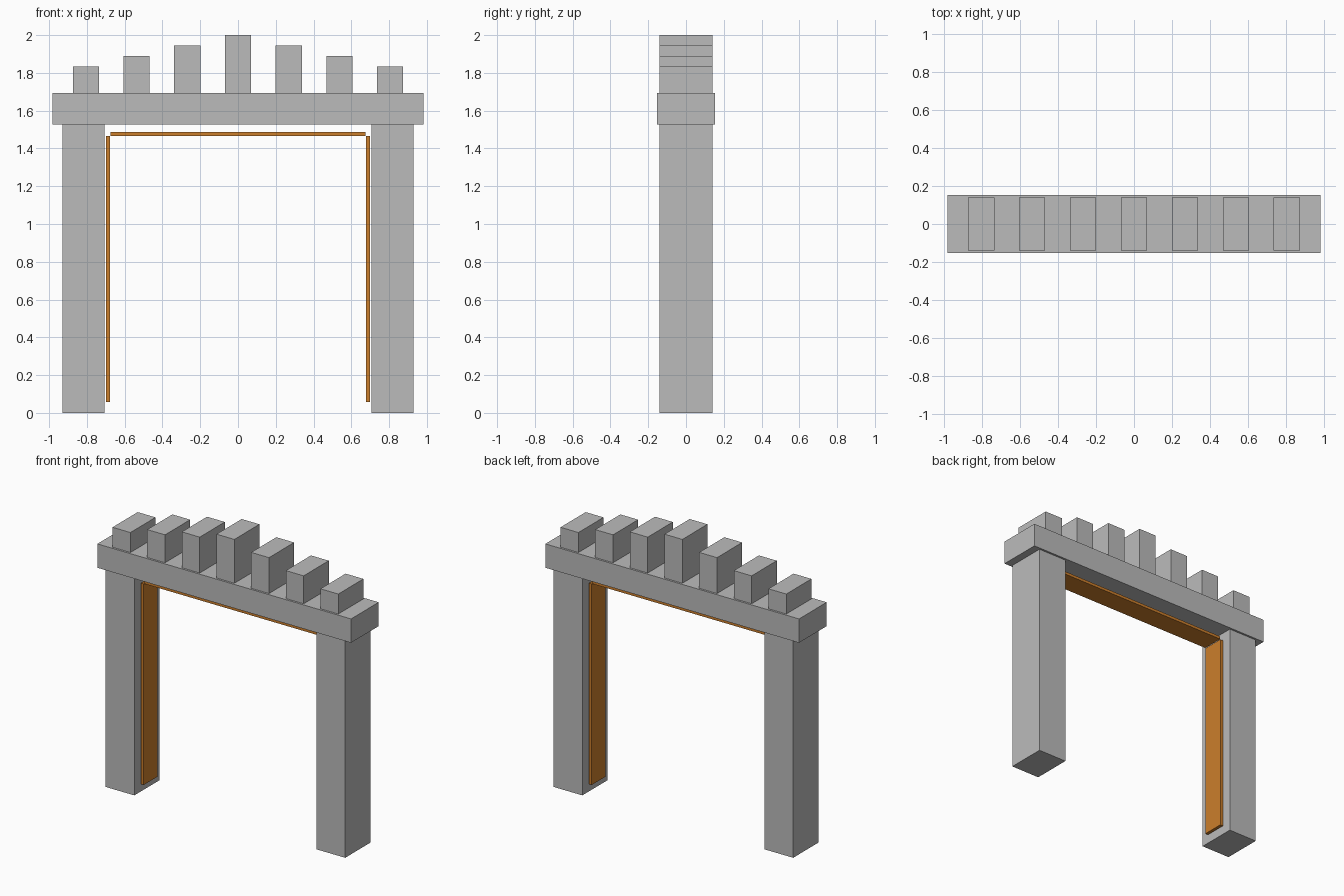
import bpy

# Remove the default cube
cube = bpy.data.objects.get("Cube")
if cube:
    bpy.data.objects.remove(cube, do_unlink=True)


def make_material(name, rgb):
    mat = bpy.data.materials.new(name)
    mat.use_nodes = True
    color = (*rgb, 1.0)
    mat.diffuse_color = color
    mat.node_tree.nodes["Principled BSDF"].inputs["Base Color"].default_value = color
    return mat


stone = make_material("grey stone", (0.5, 0.5, 0.5))
amber = make_material("amber trim", (0.6, 0.21, 0.025))


def box(name, x, z, depth, mat):
    """Box spanning the x and z ranges, centred on y = 0."""
    bpy.ops.mesh.primitive_cube_add(
        size=1, location=((x[0] + x[1]) / 2, 0, (z[0] + z[1]) / 2))
    obj = bpy.context.object
    obj.name = name
    obj.scale = (x[1] - x[0], depth, z[1] - z[0])
    bpy.ops.object.transform_apply(location=False, rotation=False, scale=True)
    obj.data.materials.append(mat)
    return obj


DEPTH = 0.278
PILLAR_TOP = 1.526
BEAM_TOP = 1.693
TRIM_DEPTH = 0.153

# Pillars with a trim panel on each inner side
for side, sign in (("left", 1), ("right", -1)):
    def span(a, b):
        return sorted((sign * a, sign * b))
    box(side + "_pillar", span(0.706, 0.928), (0, PILLAR_TOP), DEPTH, stone)
    box(side + "_trim", span(0.677, 0.699), (0.057, 1.465), TRIM_DEPTH, amber)

# Crossbeam and the trim strip hanging below it
box("crossbeam", (-0.983, 0.983), (PILLAR_TOP, BEAM_TOP), 0.306, stone)
box("top_trim", (-0.676, 0.676), (1.467, 1.487), TRIM_DEPTH, amber)

# Crown blocks, stepping down from the middle
for i in range(-3, 4):
    x = i * 0.2685
    top = 2.0 - abs(i) * 0.0557
    box(f"crown_block_{i + 4}", (x - 0.069, x + 0.069), (BEAM_TOP, top), DEPTH, stone)
